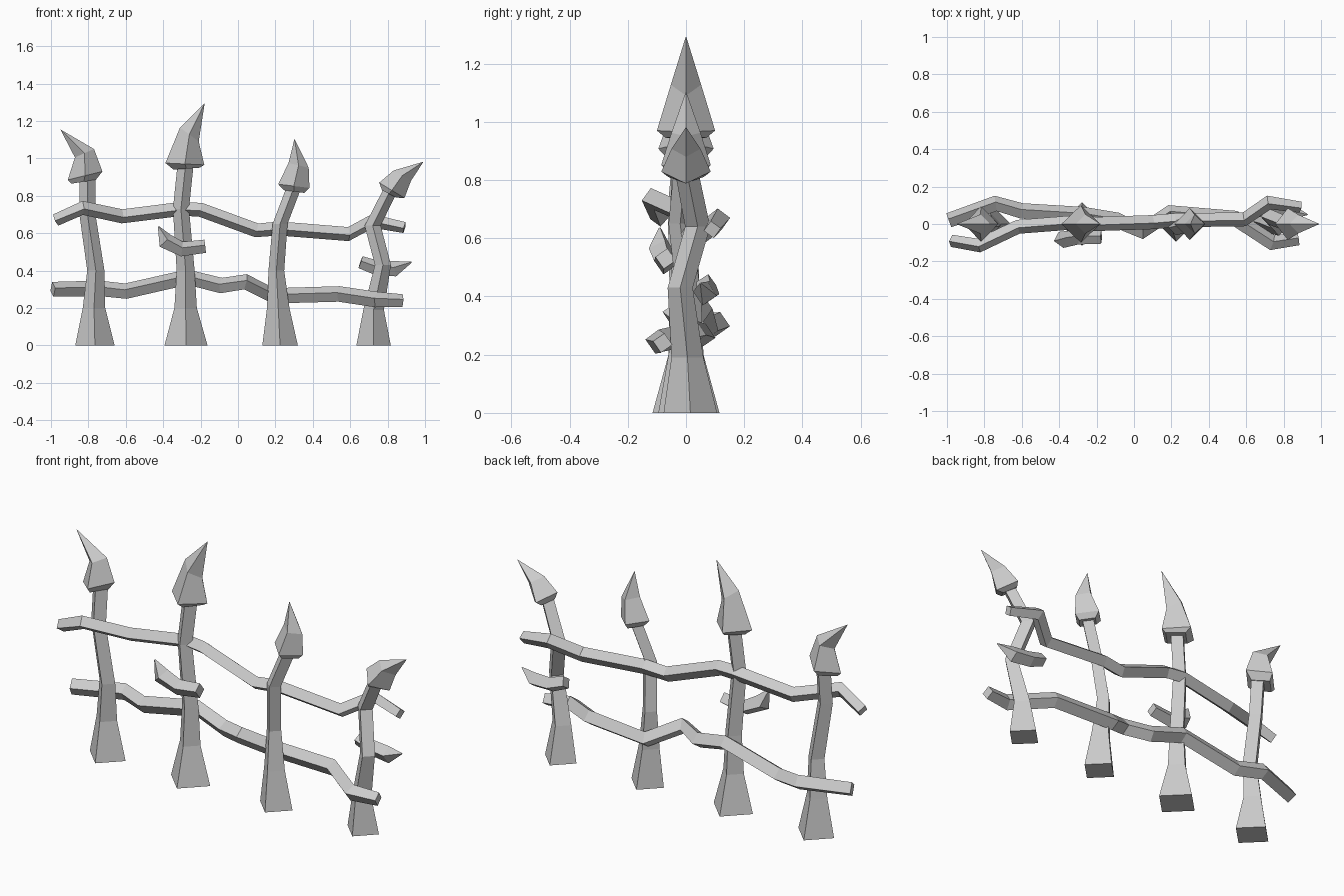
import bpy, bmesh, math
from mathutils import Vector

cube = bpy.data.objects.get("Cube")
if cube:
    bpy.data.objects.remove(cube)

grey = bpy.data.materials.new("light grey")
grey.use_nodes = True
grey.diffuse_color = (0.6, 0.6, 0.6, 1)
grey.node_tree.nodes["Principled BSDF"].inputs["Base Color"].default_value = grey.diffuse_color


def loft(name, rings):
    """Skin four-cornered rings into a closed, flat-shaded solid."""
    bm = bmesh.new()
    loops = [[bm.verts.new(p) for p in ring] for ring in rings]
    for a, b in zip(loops, loops[1:]):
        for i in range(4):
            j = (i + 1) % 4
            bm.faces.new((a[i], a[j], b[j], b[i]))
    bm.faces.new(loops[0])
    bm.faces.new(loops[-1])
    bmesh.ops.remove_doubles(bm, verts=bm.verts, dist=0.0005)
    bmesh.ops.recalc_face_normals(bm, faces=bm.faces)
    mesh = bpy.data.meshes.new(name)
    bm.to_mesh(mesh)
    bm.free()
    mesh.materials.append(grey)
    obj = bpy.data.objects.new(name, mesh)
    bpy.context.collection.objects.link(obj)


def diamond(left, right, half, y=0):
    """Ring from its left and right corners (x, z) and its half depth."""
    x, z = (left[0] + right[0]) / 2, (left[1] + right[1]) / 2
    return [(left[0], y, left[1]), (x, y - half, z), (right[0], y, right[1]), (x, y + half, z)]


def post(name, path):
    loft(name, [diamond((x - r, z), (x + r, z), r, y) for x, y, z, r in path])


def spike(name, rings, tip):
    """Spear head: collar, wide rim, bent middle, point."""
    loft(name, [diamond(*r) for r in rings] + [diamond(tip, tip, 0)])


def beam(name, path, radii, roll):
    """Square bar swept along a bent path."""
    pts = [Vector(p) for p in path]
    rings = []
    for i, (p, r) in enumerate(zip(pts, radii)):
        t = (pts[min(i + 1, len(pts) - 1)] - pts[max(i - 1, 0)]).normalized()
        side = t.cross(Vector((0, 0, 1))).normalized()
        up = side.cross(t)
        angles = [math.radians(roll + 90 * k) for k in range(4)]
        rings.append([p + r * (math.cos(a) * up + math.sin(a) * side) for a in angles])
    loft(name, rings)


# Crooked posts with flared feet: x, y, z, radius
post("post_1", [(-.765, 0, 0, .105), (-.77, 0, .2, .06), (-.76, -.01, .4, .046),
                (-.805, -.02, .7, .043), (-.805, 0, .92, .043)])
post("post_2", [(-.278, 0, 0, .115), (-.28, 0, .2, .06), (-.28, 0, .4, .048),
                (-.305, -.01, .73, .043), (-.28, 0, .97, .043)])
post("post_3", [(.225, 0, 0, .095), (.215, 0, .2, .06), (.205, .01, .4, .042),
                (.225, -.02, .65, .04), (.305, 0, .86, .04)])
post("post_4", [(.725, .015, 0, .092), (.725, .005, .19, .055), (.775, -.02, .43, .043),
                (.72, .04, .64, .043), (.82, 0, .84, .04)])

# Bent spear heads
spike("spike_1", [((-.89, .865), (-.76, .885), .065), ((-.91, .885), (-.725, .93), .095),
                  ((-.872, 1.005), (-.77, 1.05), .052)], (-.95, 1.155))
spike("spike_2", [((-.345, .94), (-.205, .95), .07), ((-.388, .975), (-.18, .965), .1),
                  ((-.31, 1.165), (-.21, 1.09), .052)], (-.178, 1.295))
spike("spike_3", [((.245, .83), (.355, .815), .06), ((.215, .862), (.382, .842), .085),
                  ((.27, .975), (.378, .95), .05)], (.302, 1.105))
spike("spike_4", [((.77, .83), (.845, .79), .06), ((.755, .87), (.89, .788), .085),
                  ((.832, .935), (.925, .88), .05)], (.992, .982))

# Rails weaving between the posts
beam("upper_rail", [(-.975, -.09, .67), (-.83, -.115, .735), (-.62, -.015, .69), (-.3, .01, .73),
                    (-.2, .0, .725), (.1, .01, .615), (.22, .02, .625), (.59, .025, .595),
                    (.72, .115, .665), (.89, .09, .63)],
     [.033] + [.038] * 8 + [.03], 8)
beam("lower_rail", [(-.99, .02, .3), (-.74, .11, .305), (-.6, .07, .29), (-.27, .05, .365),
                    (-.09, .02, .32), (.04, -.04, .34), (.19, .06, .265), (.54, .03, .275),
                    (.74, -.1, .245), (.88, -.08, .24)],
     [.04] + [.042] * 8 + [.034], -10)

# Broken thorny twigs on two of the posts
beam("twig_front", [(-.175, -.07, .53), (-.3, -.07, .515), (-.39, -.085, .56), (-.425, -.09, .635)],
     [.036, .04, .045, .004], 10)
beam("twig_back", [(.655, .07, .445), (.74, .075, .415), (.84, .065, .41), (.928, .05, .445)],
     [.034, .04, .042, .003], -10)
